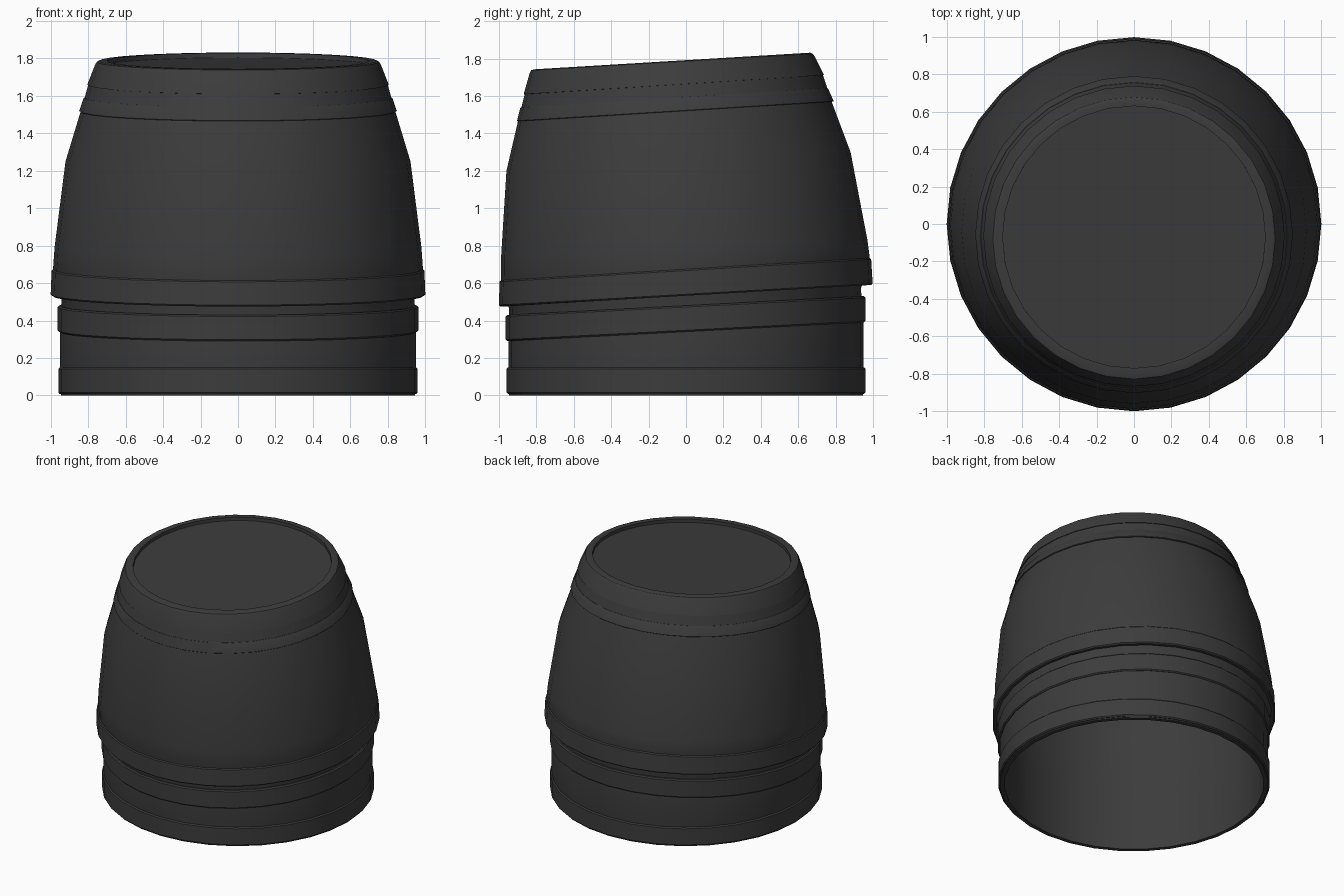
import bpy, bmesh, math

if "Cube" in bpy.data.objects:
    bpy.data.objects.remove(bpy.data.objects["Cube"])

SIDES = 32
mat = bpy.data.materials.new("dark_grey")
mat.diffuse_color = (0.045, 0.045, 0.045, 1)
mat.use_nodes = True
mat.node_tree.nodes["Principled BSDF"].inputs["Base Color"].default_value = mat.diffuse_color


def loft(name, rings, cap_end=False):
    """Skin tilted rings, each given as (front y, front z, back y, back z)."""
    bm = bmesh.new()
    loops = []
    for yf, zf, yb, zb in rings:
        cy, ry = (yf + yb) / 2, (yb - yf) / 2
        cz, dz = (zf + zb) / 2, (zb - zf) / 2
        rx = math.hypot(ry, dz)
        loop = []
        for i in range(SIDES):
            a = 2 * math.pi * i / SIDES
            s = math.sin(a)
            loop.append(bm.verts.new((rx * math.cos(a), cy + ry * s, cz + dz * s)))
        loops.append(loop)
    for lo, hi in zip(loops, loops[1:]):
        for i in range(SIDES):
            j = (i + 1) % SIDES
            bm.faces.new((lo[i], lo[j], hi[j], hi[i]))
    if cap_end:
        bm.faces.new(loops[-1])
    me = bpy.data.meshes.new(name)
    bm.to_mesh(me)
    bm.free()
    ob = bpy.data.objects.new(name, me)
    bpy.context.collection.objects.link(ob)
    me.materials.append(mat)
    bpy.ops.object.select_all(action='DESELECT')
    bpy.context.view_layer.objects.active = ob
    ob.select_set(True)
    bpy.ops.object.shade_smooth_by_angle(angle=math.radians(30))
    return ob


def band(name, low, high, depth=0.03, lip=0.008):
    """Hoop around the body with a small bevel at both edges."""
    def shift(r, inset, dz):
        return (r[0] + inset, r[1] + dz, r[2] - inset, r[3] + dz)
    return loft(name, [shift(low, depth, 0), shift(low, lip, 0), shift(low, 0, lip),
                       shift(high, 0, -lip), shift(high, lip, 0), shift(high, depth, 0)])


# Hollow body: inner wall from the top down, bottom rim, then outer wall upward
loft("barrel_body", [
    (-.84, 1.60, .71, 1.69),
    (-.93, 1.20, .85, 1.30),
    (-.955, .75, .94, .83),
    (-.92, .45, .92, .55),
    (-.915, 0, .915, 0),
    (-.945, 0, .945, 0),
    (-.95, .02, .95, .02),
    (-.95, .30, .95, .40),
    (-.945, .46, .935, .57),
    (-.99, .60, .985, .715),
    (-.988, .75, .97, .83),
    (-.96, 1.20, .88, 1.30),
    (-.895, 1.48, .775, 1.58),
    (-.86, 1.62, .73, 1.72),
])

# Hoops
band("base_hoop", (-.96, .008, .96, .008), (-.96, .15, .96, .15))
band("lower_hoop", (-.964, .29, .96, .39), (-.964, .43, .96, .53))
band("middle_hoop", (-1.0, .475, .998, .59), (-.997, .615, .99, .735))
band("upper_hoop", (-.903, 1.465, .79, 1.57), (-.886, 1.54, .76, 1.642), .025, .003)

# Rounded top rim with the recessed tilted lid
loft("top_rim_and_lid", [
    (-.85, 1.608, .72, 1.71),
    (-.868, 1.61, .738, 1.712),
    (-.836, 1.722, .69, 1.808),
    (-.828, 1.738, .678, 1.826),
    (-.812, 1.743, .664, 1.832),
    (-.77, 1.745, .63, 1.83),
    (-.77, 1.72, .63, 1.804),
], cap_end=True)
